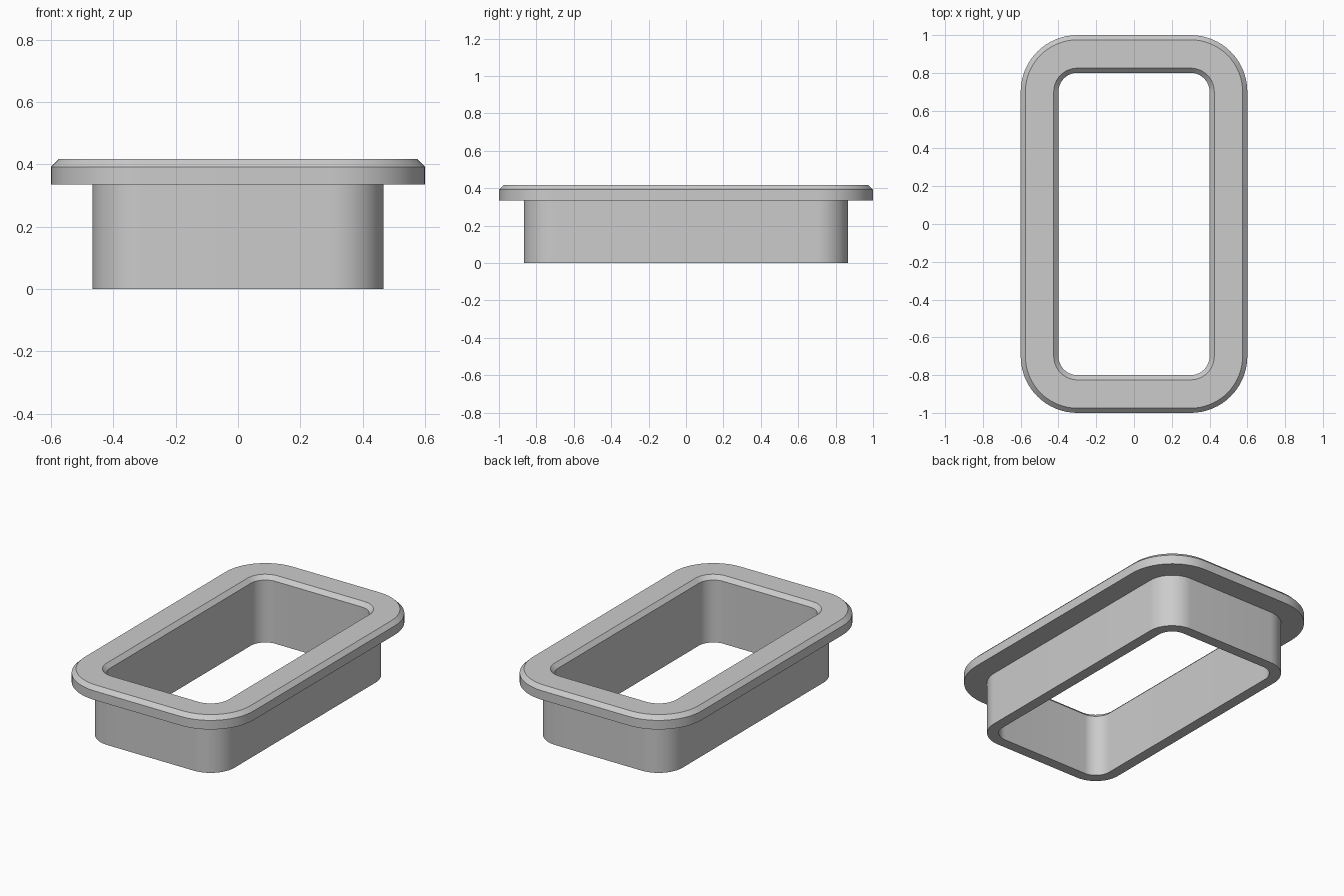
import bpy, bmesh, math

cube = bpy.data.objects.get("Cube")
if cube:
    bpy.data.objects.remove(cube, do_unlink=True)

# Corner centres shared by every rounded outline
CORE_X, CORE_Y = 0.3, 0.7
STEPS = 16  # segments per rounded corner

# Wall cross-section: (corner radius, height)
SECTION = [
    (0.1, 0.0), (0.167, 0.0),        # sleeve bottom rim
    (0.167, 0.335), (0.3, 0.335),    # underside of flange
    (0.3, 0.392), (0.275, 0.417),    # outer chamfer
    (0.125, 0.417), (0.1, 0.392),    # inner chamfer
]


def rounded_outline(bm, radius, z):
    """Ring of vertices around a rounded rectangle."""
    ring = []
    for corner, (sx, sy) in enumerate([(1, 1), (-1, 1), (-1, -1), (1, -1)]):
        for i in range(STEPS + 1):
            a = (corner + i / STEPS) * math.pi / 2
            ring.append(bm.verts.new((sx * CORE_X + radius * math.cos(a),
                                      sy * CORE_Y + radius * math.sin(a), z)))
    return ring


# Single grey material
grey = bpy.data.materials.new("plain_grey")
grey.use_nodes = True
colour = (0.6, 0.6, 0.6, 1)
grey.diffuse_color = colour
grey.node_tree.nodes["Principled BSDF"].inputs["Base Color"].default_value = colour

# Flanged sleeve: bridge the outlines into a closed ring
bm = bmesh.new()
rings = [rounded_outline(bm, r, z) for r, z in SECTION]
for lower, upper in zip(rings, rings[1:] + rings[:1]):
    for i in range(len(lower)):
        j = (i + 1) % len(lower)
        bm.faces.new((lower[i], lower[j], upper[j], upper[i]))
bmesh.ops.recalc_face_normals(bm, faces=bm.faces)
mesh = bpy.data.meshes.new("flanged_sleeve")
bm.to_mesh(mesh)
bm.free()
mesh.materials.append(grey)
sleeve = bpy.data.objects.new("flanged_sleeve", mesh)
bpy.context.collection.objects.link(sleeve)

# Smooth corners, crisp section edges
bpy.ops.object.select_all(action="DESELECT")
sleeve.select_set(True)
bpy.context.view_layer.objects.active = sleeve
bpy.ops.object.shade_smooth_by_angle(angle=math.radians(30))
